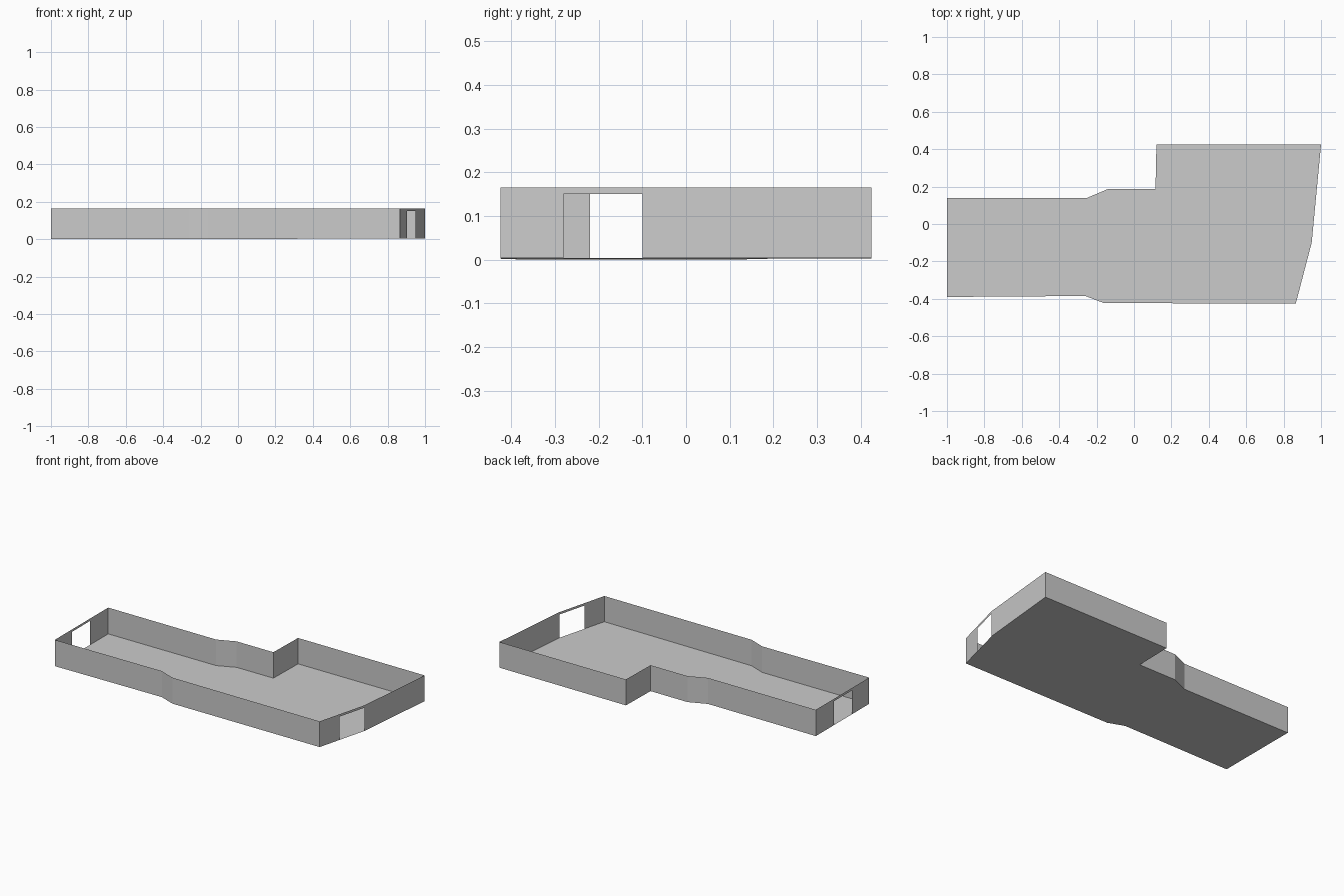
import bpy
import bmesh
from mathutils import Vector

if "Cube" in bpy.data.objects:
    bpy.data.objects.remove(bpy.data.objects["Cube"], do_unlink=True)

TOP = 0.165
DOOR_TOP = 0.15

# Floor plan, counter-clockwise from the front left end
PLAN = [Vector(p) for p in (
    (-1, -0.39), (-0.59, -0.387), (-0.26, -0.385), (-0.16, -0.423),
    (0.865, -0.425), (0.95, -0.10), (1, 0.425), (0.12, 0.425),
    (0.115, 0.187), (-0.14, 0.187), (-0.25, 0.14), (-1, 0.14))]

# Doorways: wall index -> start and end y
DOORS = {4: (-0.28, -0.10), 11: (-0.04, -0.22)}

grey = bpy.data.materials.new("plain grey")
grey.use_nodes = True
colour = (0.6, 0.6, 0.6, 1)
grey.diffuse_color = colour
grey.node_tree.nodes["Principled BSDF"].inputs["Base Color"].default_value = colour


def ground(p):
    """The floor rises very slightly towards the wide end."""
    return 0.002 * (p.x + 1)


def finish(name, bm):
    bmesh.ops.remove_doubles(bm, verts=bm.verts, dist=0.0005)
    mesh = bpy.data.meshes.new(name)
    bm.to_mesh(mesh)
    bm.free()
    mesh.materials.append(grey)
    obj = bpy.data.objects.new(name, mesh)
    bpy.context.collection.objects.link(obj)


def panel(bm, a, b, low=None, high=TOP):
    """Upright sheet from a to b; starts at the floor unless low is given."""
    if (b - a).length < 0.001:
        return
    za, zb = (ground(a), ground(b)) if low is None else (low, low)
    corners = ((a, za), (b, zb), (b, high), (a, high))
    bm.faces.new([bm.verts.new((p.x, p.y, z)) for p, z in corners])


# Floor sheet
bm = bmesh.new()
bm.faces.new([bm.verts.new((p.x, p.y, ground(p))) for p in PLAN])
finish("floor", bm)

# Perimeter walls, with jambs and a lintel around each doorway
bm = bmesh.new()
for i, a in enumerate(PLAN):
    b = PLAN[(i + 1) % len(PLAN)]
    if i in DOORS:
        d0, d1 = (a.lerp(b, (y - a.y) / (b.y - a.y)) for y in DOORS[i])
        panel(bm, a, d0, high=DOOR_TOP)
        panel(bm, d1, b, high=DOOR_TOP)
        stops = (a, d0, d1, b)
        for p, q in zip(stops, stops[1:]):
            panel(bm, p, q, low=DOOR_TOP)
    else:
        panel(bm, a, b)
finish("perimeter_walls", bm)
